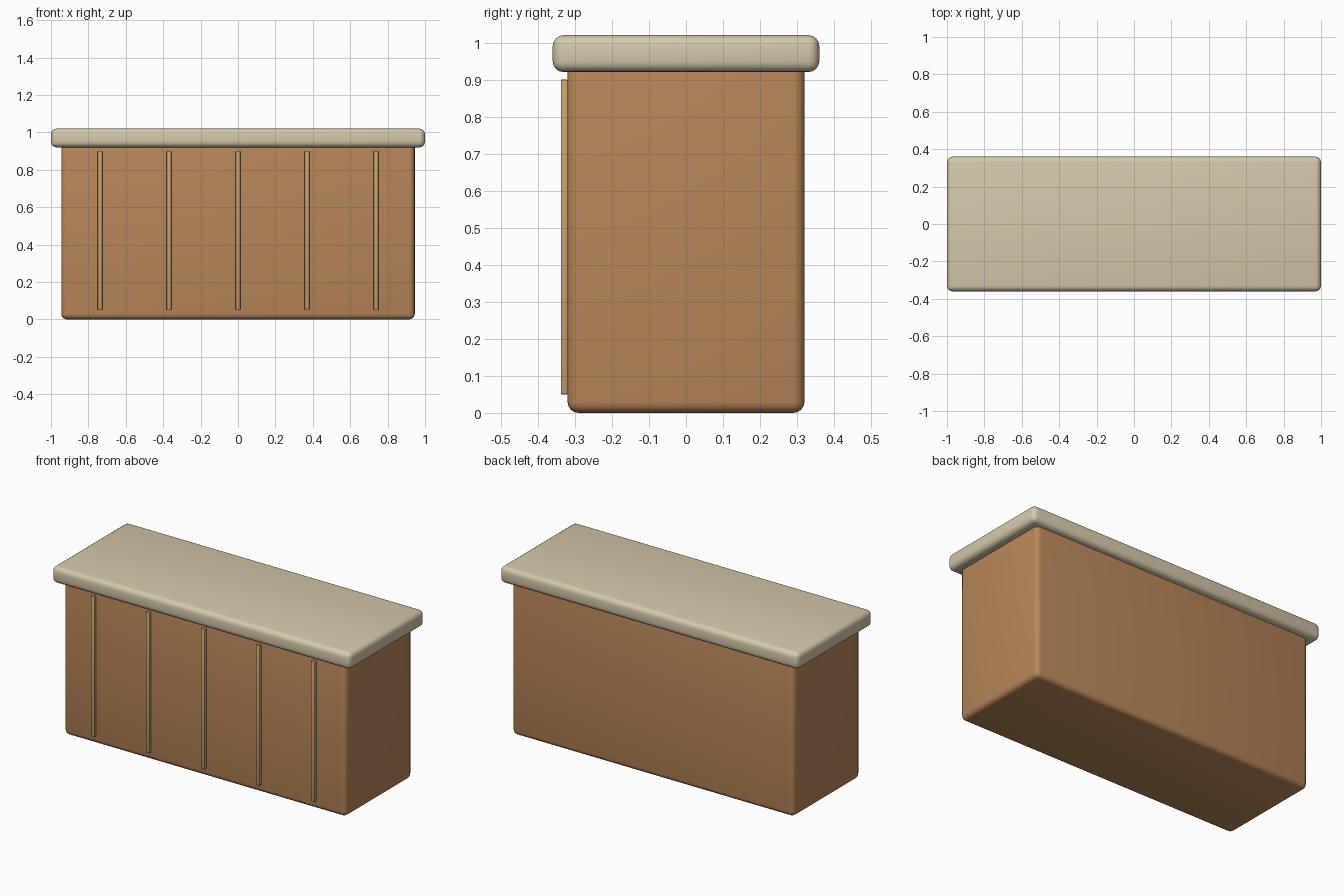
import bpy

if "Cube" in bpy.data.objects:
    bpy.data.objects.remove(bpy.data.objects["Cube"])


def material(name, rgb):
    m = bpy.data.materials.new(name)
    m.diffuse_color = (*rgb, 1.0)
    m.use_nodes = True
    m.node_tree.nodes["Principled BSDF"].inputs["Base Color"].default_value = m.diffuse_color
    return m


WOOD = material("brown wood", (0.48, 0.24, 0.10))
STONE = material("cream stone", (0.67, 0.58, 0.41))
TRIM = material("light wood trim", (0.58, 0.36, 0.17))


def box(name, lo, hi, mat, bevel, segments):
    """Box between two corners with rounded edges."""
    bpy.ops.mesh.primitive_cube_add(
        size=1, location=[(a + b) / 2 for a, b in zip(lo, hi)])
    ob = bpy.context.object
    ob.name = name
    ob.scale = [b - a for a, b in zip(lo, hi)]
    bpy.ops.object.transform_apply(location=False, rotation=False, scale=True)
    ob.data.materials.append(mat)
    if bevel:
        mod = ob.modifiers.new("rounding", 'BEVEL')
        mod.width = bevel
        mod.segments = segments
        mod.limit_method = 'NONE'
        bpy.ops.object.modifier_apply(modifier=mod.name)
        bpy.ops.object.shade_smooth_by_angle()
    return ob


# counter body, its top tucked into the worktop
box("counter_body", (-0.945, -0.32, 0), (0.945, 0.32, 0.955), WOOD, 0.03, 4)

# overhanging worktop
box("worktop", (-1, -0.36, 0.92), (1, 0.36, 1.02), STONE, 0.03, 4)

# vertical trim strips on the front
for i in range(5):
    x = (i - 2) * 0.369
    box(f"front_strip_{i + 1}", (x - 0.0125, -0.338, 0.05),
        (x + 0.0125, -0.319, 0.90), TRIM, 0.003, 2)
